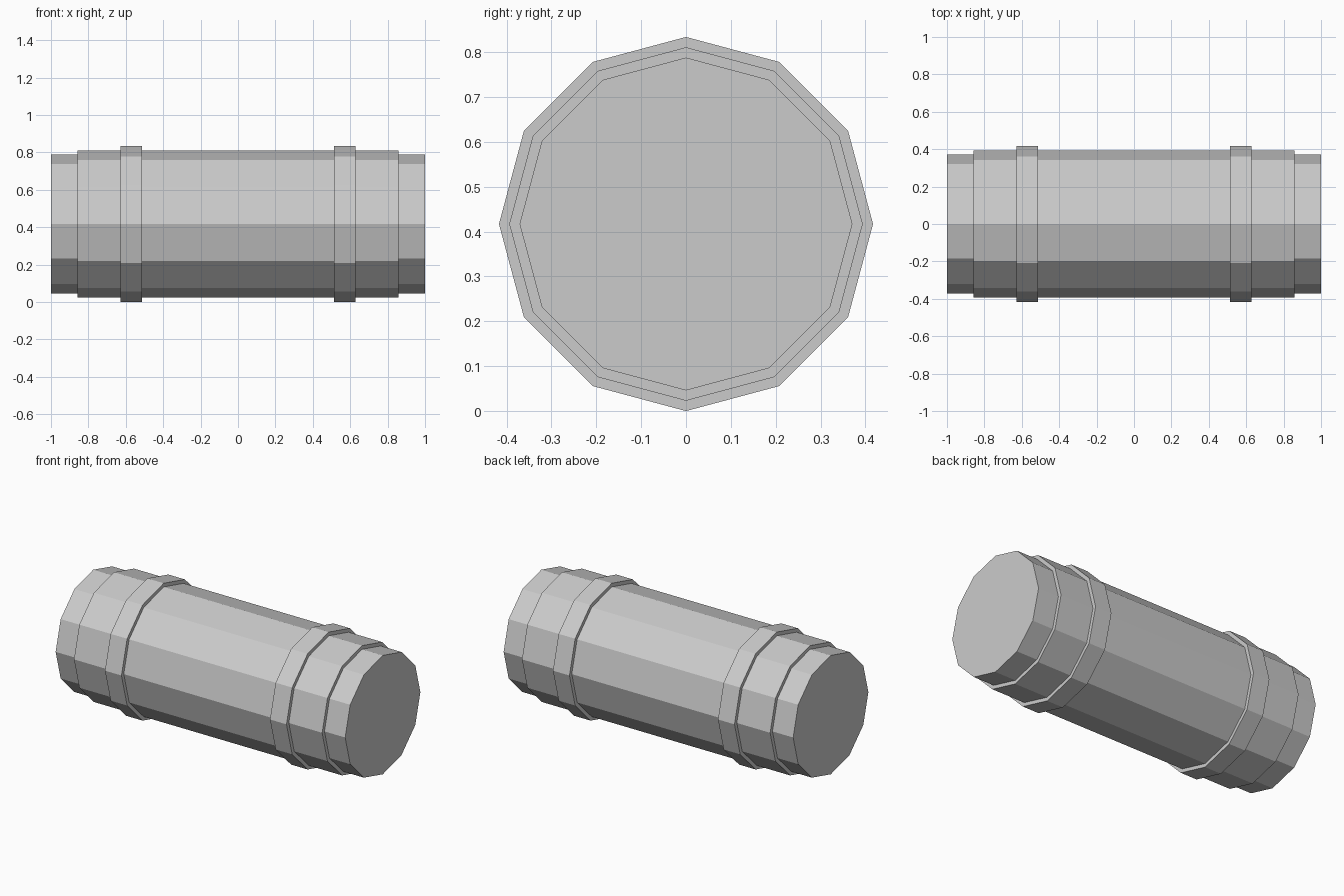
import bpy
from math import pi

cube = bpy.data.objects.get("Cube")
if cube:
    bpy.data.objects.remove(cube, do_unlink=True)

SIDES = 12
BAND_RADIUS = 0.417

# Single light grey finish
grey = bpy.data.materials.new("light_grey")
grey.use_nodes = True
colour = (0.6, 0.6, 0.6, 1)
grey.diffuse_color = colour
grey.node_tree.nodes["Principled BSDF"].inputs["Base Color"].default_value = colour


def drum(name, radius, x_min, x_max):
    """Faceted cylinder lying along x, with corners at top and bottom."""
    bpy.ops.mesh.primitive_cylinder_add(
        vertices=SIDES, radius=radius, depth=x_max - x_min,
        location=((x_min + x_max) / 2, 0, BAND_RADIUS), rotation=(0, pi / 2, 0))
    obj = bpy.context.object
    obj.name = name
    bpy.ops.object.transform_apply(location=False, rotation=True, scale=True)
    obj.data.materials.append(grey)
    return obj


# Narrow core whose ends protrude as caps
drum("core", 0.371, -1, 1)

# Main barrel
drum("barrel", 0.394, -0.857, 0.857)

# Raised bands, one near each end
for side, sign in (("left", 1), ("right", -1)):
    inner, outer = sorted((0.513 * sign, 0.627 * sign))
    drum(side + "_band", BAND_RADIUS, inner, outer)
